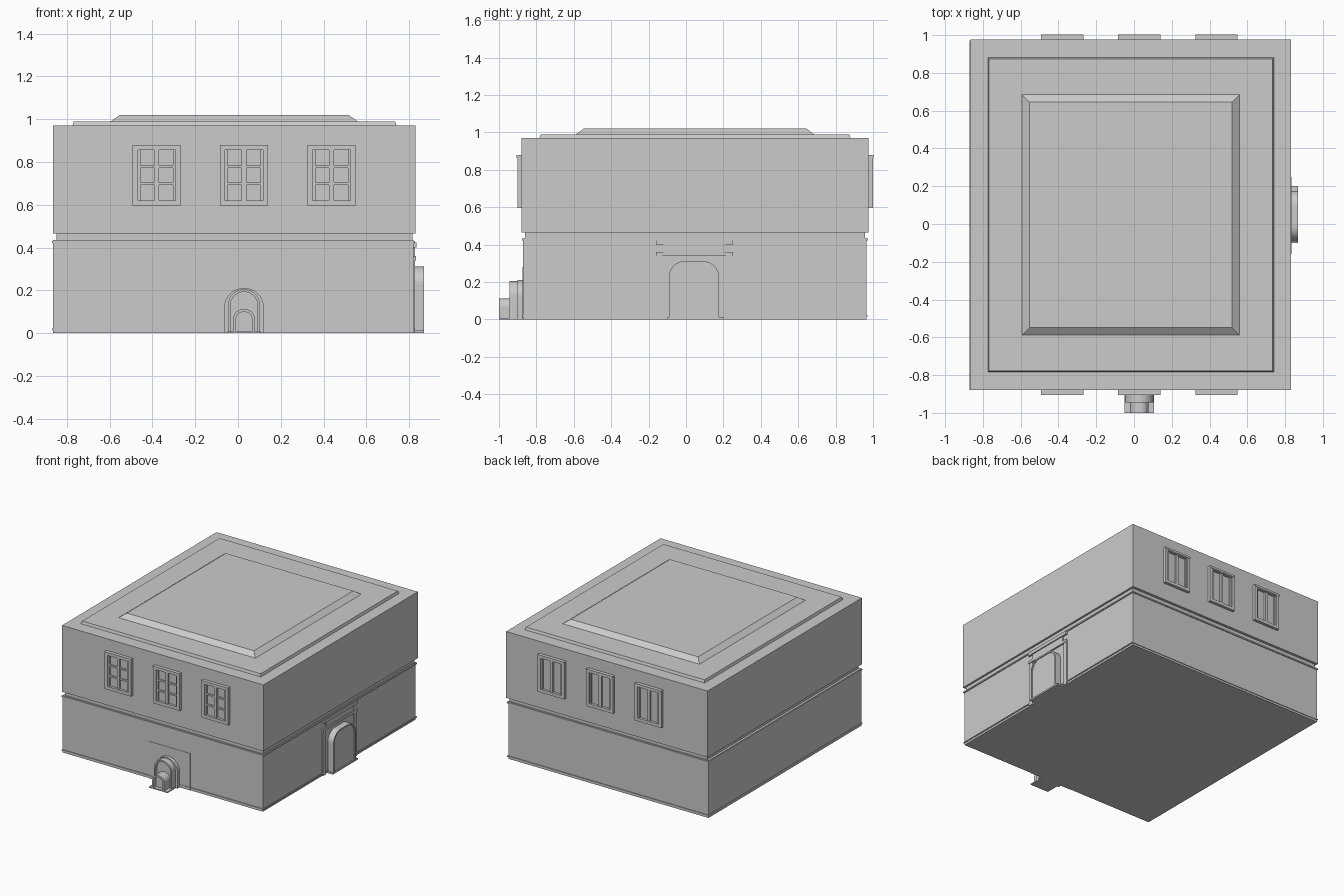
import bpy, bmesh, math
from mathutils import Matrix

cube = bpy.data.objects.get("Cube")
if cube:
    bpy.data.objects.remove(cube, do_unlink=True)

stone = bpy.data.materials.new("light grey stone")
stone.use_nodes = True
GREY = (0.6, 0.6, 0.6, 1)
stone.diffuse_color = GREY
stone.node_tree.nodes["Principled BSDF"].inputs["Base Color"].default_value = GREY


def finish(name, bm):
    bmesh.ops.recalc_face_normals(bm, faces=bm.faces)
    mesh = bpy.data.meshes.new(name)
    bm.to_mesh(mesh)
    bm.free()
    mesh.materials.append(stone)
    obj = bpy.data.objects.new(name, mesh)
    bpy.context.collection.objects.link(obj)
    return obj


def add_box(bm, x, y, z, taper=0):
    """Box from ranges; taper draws the top edges inward."""
    verts = bmesh.ops.create_cube(bm, size=1)["verts"]
    for v in verts:
        top = v.co.z > 0
        inset = taper if top else 0
        v.co = (x[1] - inset if v.co.x > 0 else x[0] + inset,
                y[1] - inset if v.co.y > 0 else y[0] + inset,
                z[1] if top else z[0])


def box(name, x, y, z, taper=0):
    bm = bmesh.new()
    add_box(bm, x, y, z, taper)
    return finish(name, bm)


def arch_outline(half, height, radius, steps=8):
    """Door outline with rounded top corners, in x and z."""
    pts = [(half, 0)]
    for side in (1, -1):
        for i in range(steps + 1):
            a = math.pi / 2 * i / steps
            if side < 0:
                a = math.pi / 2 - a
            pts.append((side * (half - radius + radius * math.cos(a)),
                        height - radius + radius * math.sin(a)))
    pts.append((-half, 0))
    return pts


def arch(name, half, height, radius, depth, place, rim=0):
    """Arched block pushed out along -y; rim makes it an open surround."""
    pts = arch_outline(half, height, radius)
    if rim:
        pts += arch_outline(half - rim, height - rim, radius - rim)[::-1]
    bm = bmesh.new()
    face = bm.faces.new([bm.verts.new((x, 0, z)) for x, z in pts])
    out = bmesh.ops.extrude_face_region(bm, geom=[face])["geom"]
    for v in out:
        if isinstance(v, bmesh.types.BMVert):
            v.co.y -= depth
    bm.transform(place)
    return finish(name, bm)


# Storeys with a recessed band between them
box("lower_storey", (-0.865, 0.82), (-0.872, 0.965), (0, 0.435))
box("recessed_band", (-0.848, 0.815), (-0.862, 0.957), (0.43, 0.47))
box("upper_storey", (-0.865, 0.83), (-0.88, 0.977), (0.465, 0.97))
box("band_ledge", (-0.87, 0.828), (-0.878, 0.972), (0.422, 0.432))
box("plinth_lip", (-0.87, 0.826), (-0.878, 0.97), (0.015, 0.023))

# Stepped roof
box("roof_slab", (-0.775, 0.742), (-0.785, 0.882), (0.965, 0.99), 0.008)
box("roof_panel", (-0.6, 0.565), (-0.595, 0.692), (0.985, 1.02), 0.047)


# Windows, built facing -y around their own centre
def window(name, place, rows):
    bm = bmesh.new()
    w, h = 0.112, 0.142
    for s in (-1, 1):
        add_box(bm, sorted((s * w, s * (w - 0.024))), (-0.022, 0.01), (-h, h))
        add_box(bm, (-w, w), (-0.022, 0.01), sorted((s * h, s * (h - 0.024))))
        # sash stiles beside the central mullion
        add_box(bm, sorted((s * 0.088, s * 0.076)), (-0.014, 0.01), (-0.12, 0.12))
    add_box(bm, (-0.011, 0.011), (-0.017, 0.01), (-0.12, 0.12))
    add_box(bm, (-w, w), (-0.025, 0.01), (h - 0.016, h))
    for i in range(1, rows):
        z = -0.12 + 0.24 * i / rows
        add_box(bm, (-0.09, 0.09), (-0.013, 0.01), (z - 0.006, z + 0.006))
    add_box(bm, (-0.09, 0.09), (-0.003, 0.01), (-0.12, 0.12))
    bm.transform(place)
    return finish(name, bm)


for label, x in (("right", -0.38), ("middle", 0.028), ("left", 0.437)):
    window("front_window_" + label, Matrix.Translation((x, -0.88, 0.738)), 3)
    window("back_window_" + label, Matrix.Translation((x, 0.977, 0.738))
           @ Matrix.Rotation(math.pi, 4, "Z"), 1)


# Front entrance: wall panel, arched porch and a smaller arch before it
def front(y):
    return Matrix.Translation((0.028, y, 0))


box("front_wall_panel", (-0.145, 0.21), (-0.875, -0.86), (0, 0.28))
arch("porch_surround", 0.093, 0.212, 0.092, 0.03, front(-0.87), 0.02)
arch("porch_vault", 0.075, 0.205, 0.074, 0.075, front(-0.87), 0.012)
arch("porch_door", 0.066, 0.195, 0.065, 0.055, front(-0.87))
arch("small_arch", 0.05, 0.112, 0.045, 0.078, front(-0.922), 0.013)
arch("small_door", 0.04, 0.102, 0.035, 0.05, front(-0.922))
box("porch_step", (-0.05, 0.107), (-1, -0.87), (0, 0.008))

# Side entrance: jambs, stepped lintel and arched door
for label, y in (("front", (-0.16, -0.125)), ("back", (0.215, 0.25))):
    box("side_jamb_" + label, (0.81, 0.827), y, (0, 0.34))
box("side_lintel", (0.81, 0.832), (-0.16, 0.25), (0.34, 0.36))
box("side_frieze", (0.81, 0.827), (-0.12, 0.205), (0.36, 0.4))
box("side_cornice", (0.81, 0.835), (-0.16, 0.25), (0.4, 0.425))
side = Matrix.Translation((0.815, 0.042, 0)) @ Matrix.Rotation(math.pi / 2, 4, "Z")
arch("side_arch", 0.134, 0.312, 0.085, 0.053, side, 0.012)
arch("side_door", 0.124, 0.302, 0.075, 0.046, side)
box("side_threshold", (0.81, 0.868), (-0.1, 0.2), (0, 0.012))
